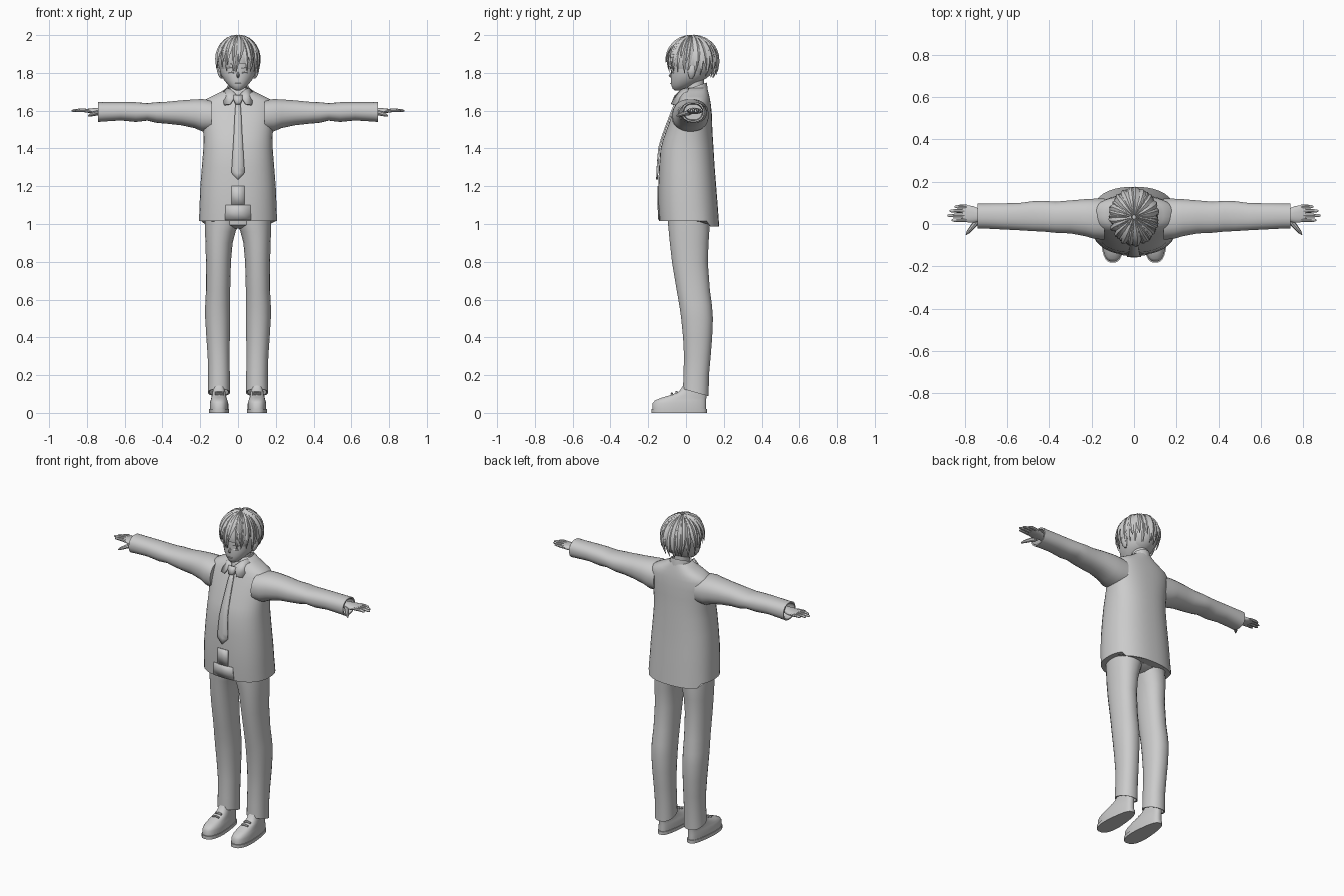
import bpy, bmesh, math, random
from mathutils import Vector

random.seed(4)
if "Cube" in bpy.data.objects:
    bpy.data.objects.remove(bpy.data.objects["Cube"])

GREY = (0.6, 0.6, 0.6, 1)
mat = bpy.data.materials.new("plain grey")
mat.use_nodes = True
mat.diffuse_color = GREY
mat.node_tree.nodes["Principled BSDF"].inputs["Base Color"].default_value = GREY


def finish(name, bm, mirror=False, thick=0, angle=40):
    bmesh.ops.recalc_face_normals(bm, faces=bm.faces)
    mesh = bpy.data.meshes.new(name)
    bm.to_mesh(mesh)
    bm.free()
    ob = bpy.data.objects.new(name, mesh)
    bpy.context.collection.objects.link(ob)
    mesh.materials.append(mat)
    if thick:
        mod = ob.modifiers.new("thickness", 'SOLIDIFY')
        mod.thickness, mod.offset = thick, 0
    if mirror:
        ob.modifiers.new("mirror", 'MIRROR').use_mirror_merge = False
    bpy.ops.object.select_all(action='DESELECT')
    ob.select_set(True)
    bpy.context.view_layer.objects.active = ob
    bpy.ops.object.shade_smooth_by_angle(angle=math.radians(angle))
    return ob


def skin(bm, rings):
    """Bridge rings of points and cap both ends."""
    rows = [[bm.verts.new(p) for p in r] for r in rings]
    n = len(rows[0])
    for a, b in zip(rows, rows[1:]):
        for i in range(n):
            bm.faces.new((a[i], a[(i + 1) % n], b[(i + 1) % n], b[i]))
    bm.faces.new(rows[0])
    bm.faces.new(rows[-1])


def oval(a0, a1, b0, b1, n, sides):
    for i in range(sides):
        t = 2 * math.pi * (i + 0.5) / sides
        c, s = math.cos(t), math.sin(t)
        yield ((a0 + a1) / 2 + (a1 - a0) / 2 * math.copysign(abs(c) ** (2 / n), c),
               (b0 + b1) / 2 + (b1 - b0) / 2 * math.copysign(abs(s) ** (2 / n), s))


def loft(name, rows, axis='Z', n=2.3, sides=28, warp=None, **kw):
    """Rows are (position, a0, a1, b0, b1) along the axis."""
    bm = bmesh.new()
    skin(bm, [[(r[0], a, b) if axis == 'X' else (a, b, r[0])
               for a, b in oval(*r[1:], n, sides)] for r in rows])
    if warp:
        for v in bm.verts:
            warp(v.co)
    return finish(name, bm, **kw)


def tube(bm, path, sides=8):
    """Path entries are (point, radius)."""
    d = (Vector(path[-1][0]) - Vector(path[0][0])).normalized()
    u = d.cross(Vector((0, 0, 1))).normalized()
    w = d.cross(u)
    turn = [2 * math.pi * i / sides for i in range(sides)]
    skin(bm, [[Vector(p) + r * (u * math.cos(t) + w * math.sin(t)) for t in turn] for p, r in path])


# Vest body: height, half width, front, back
body = [(1.01, .207, -.142, .176), (1.1, .204, -.147, .168), (1.2, .2, -.147, .16),
        (1.3, .192, -.143, .152), (1.4, .184, -.135, .146), (1.46, .183, -.118, .142),
        (1.52, .187, -.096, .139), (1.58, .194, -.074, .137), (1.63, .196, -.052, .132),
        (1.655, .18, -.042, .128), (1.675, .14, -.034, .124), (1.7, .09, -.02, .118),
        (1.72, .06, -.005, .112)]


def hem(co):
    if co.z < 1.05:
        co.z += -.022 if co.y > .11 else .006


def front_y(x, z):
    lo, hi = next(((a, b) for a, b in zip(body, body[1:]) if z <= b[0]), body[-2:])
    f = (z - lo[0]) / (hi[0] - lo[0])
    w, y0, y1 = (p + f * (q - p) for p, q in zip(lo[1:], hi[1:]))
    return (y0 + y1) / 2 - (y1 - y0) / 2 * max(0, 1 - abs(x / w) ** 2.4) ** (1 / 2.4)


def strip(name, rows, lift, thick):
    """Plate draped down the chest; rows are (height, half width)."""
    bm = bmesh.new()
    grid = [[bm.verts.new((x, front_y(x, z) - lift, z)) for x in (-w, 0, w)] for z, w in rows]
    for a, b in zip(grid, grid[1:]):
        for i in range(2):
            bm.faces.new((a[i], a[i + 1], b[i + 1], b[i]))
    finish(name, bm, thick=thick)


loft("vest", [(z, -w, w, a, b) for z, w, a, b in body], n=2.4, sides=40, warp=hem)
strip("tie", [(1.64, .012), (1.6, .016), (1.52, .02), (1.46, .023), (1.4, .027),
              (1.3, .033), (1.27, .034), (1.235, .002)], .008, .009)
strip("tie_knot", [(1.68, .024), (1.66, .024), (1.635, .013)], .02, .018)
strip("front_panel_upper", [(1.2, .035), (1.15, .035), (1.1, .035)], .002, .004)
strip("front_panel_lower", [(1.1, .065), (1.06, .067), (1.02, .07)], .002, .004)


# Collar
def collar_slope(co):
    co.z += .35 * (co.y - .04)


loft("collar_band", [(1.66, -.075, .075, -.045, .118), (1.7, -.066, .066, -.035, .114),
                     (1.725, -.058, .058, -.025, .11), (1.722, -.05, .05, -.018, .102),
                     (1.69, -.048, .048, -.015, .1)], n=2, warp=collar_slope)
bm = bmesh.new()
flap = [(.01, -.05, 1.685), (.042, -.077, 1.635), (.072, -.058, 1.63),
        (.082, .01, 1.69), (.058, .012, 1.72), (.035, -.025, 1.71)]
bm.faces.new([bm.verts.new(p) for p in flap])
finish("collar_flaps", bm, mirror=True, thick=.009)

# Sleeves with hollow cuffs
loft("sleeves", [(.14, -.075, .12, 1.49, 1.655), (.19, -.07, .12, 1.49, 1.662),
                 (.23, -.058, .118, 1.507, 1.66), (.3, -.045, .112, 1.522, 1.655),
                 (.37, -.042, .106, 1.53, 1.648), (.43, -.036, .11, 1.535, 1.645),
                 (.48, -.034, .108, 1.547, 1.64), (.54, -.03, .1, 1.54, 1.645),
                 (.62, -.026, .098, 1.548, 1.645), (.7, -.022, .097, 1.543, 1.645),
                 (.74, -.022, .097, 1.54, 1.646), (.74, -.014, .089, 1.548, 1.638),
                 (.68, -.01, .085, 1.552, 1.634)], axis='X', sides=24, mirror=True)

# Hands
loft("palms", [(.67, .018, .062, 1.582, 1.616), (.72, .015, .068, 1.582, 1.616),
               (.76, .005, .085, 1.582, 1.614), (.79, .008, .09, 1.588, 1.611),
               (.81, .012, .088, 1.591, 1.608)], axis='X', sides=16, mirror=True)
bm = bmesh.new()
for y, tip in ((.018, .862), (.04, .882), (.062, .872), (.082, .848)):
    mid = (.8 + tip) / 2
    tube(bm, [((.79, y, 1.6), .0095), ((mid, y, 1.602), .009),
              ((tip - .008, y, 1.6), .007), ((tip, y, 1.599), .003)])
tube(bm, [((.735, .02, 1.59), .014), ((.762, -.012, 1.584), .012),
          ((.782, -.036, 1.577), .009), ((.793, -.05, 1.572), .003)])
finish("fingers", bm, mirror=True)


# Trousers with slanted hems
def trouser_hem(co):
    if co.z < .15:
        co.z -= .28 * (co.y - .05)


loft("trouser_legs", [(.15, .06, .14, .01, .1), (.11, .05, .152, -.008, .112),
                      (.108, .042, .16, -.016, .12), (.2, .043, .158, -.014, .122),
                      (.3, .044, .161, -.011, .131), (.4, .043, .168, -.016, .139),
                      (.5, .041, .174, -.026, .143), (.57, .041, .174, -.036, .138),
                      (.65, .041, .17, -.05, .127), (.8, .037, .17, -.075, .116),
                      (.9, .028, .173, -.086, .12), (.96, .012, .175, -.092, .124),
                      (1.0, -.005, .176, -.096, .124), (1.1, -.01, .176, -.1, .124)],
     n=2.2, sides=24, warp=trouser_hem, mirror=True)
loft("hips", [(.975, -.04, .04, -.05, .08), (.995, -.13, .13, -.09, .118),
              (1.1, -.17, .17, -.1, .124)])


# Shoes, narrower at the heel
def heel(co):
    co.x = .1 + (co.x - .1) * (1 - .22 * max(0, min(1, (co.y + .08) / .15)))


loft("shoe_uppers", [(.018, .05, .151, -.178, .107), (.05, .05, .151, -.178, .107),
                     (.066, .054, .147, -.165, .107), (.08, .058, .144, -.13, .108),
                     (.098, .06, .142, -.07, .109), (.115, .062, .14, -.035, .109),
                     (.145, .064, .138, -.015, .105)], n=2.7, warp=heel, mirror=True)
loft("shoe_soles", [(0, .046, .155, -.183, .111), (.02, .046, .155, -.183, .111)],
     n=2.7, warp=heel, mirror=True)
bm = bmesh.new()
for y, z in ((-.05, .112), (-.075, .102)):
    tube(bm, [((.078, y, z - .004), .006), ((.1, y, z), .006), ((.122, y, z - .004), .006)], 6)
finish("shoe_laces", bm, mirror=True)

# Neck and head
loft("neck", [(1.65, -.052, .052, -.01, .1), (1.72, -.047, .047, .0, .095),
              (1.82, -.047, .047, .0, .1)], n=2, sides=20)
loft("head", [(1.708, -.014, .014, -.06, -.03), (1.716, -.03, .03, -.071, .0),
              (1.735, -.052, .052, -.078, .045), (1.76, -.073, .073, -.081, .09),
              (1.79, -.09, .09, -.08, .12), (1.82, -.097, .097, -.078, .135),
              (1.87, -.1, .1, -.083, .145), (1.92, -.09, .09, -.07, .14),
              (1.96, -.065, .065, -.035, .11), (1.98, -.03, .03, .0, .07)], n=2.1)
bm = bmesh.new()
tube(bm, [((0, -.07, 1.81), .004), ((0, -.086, 1.785), .008), ((0, -.079, 1.774), .004)], 6)
finish("nose", bm)
bm = bmesh.new()
for z, x0, x1 in ((1.825, .015, .06), (1.8, .022, .052)):
    tube(bm, [((x0, -.077, z), .003), (((x0 + x1) / 2, -.073, z + .003), .005),
              ((x1, -.062, z), .003)], 6)
finish("eyelids", bm, mirror=True)
bm = bmesh.new()
tube(bm, [((-.016, -.077, 1.745), .002), ((0, -.081, 1.745), .003), ((.016, -.077, 1.745), .002)], 6)
finish("mouth", bm)
loft("ears", [(1.77, .08, .092, .02, .035), (1.785, .084, .104, .012, .046),
              (1.815, .086, .113, .008, .056), (1.84, .085, .105, .018, .052)],
     n=2, sides=12, mirror=True)

# Hair cap, cut away over the face
crown = Vector((0, .033, 1.868))
size = Vector((.108, .126, .12))
bm = bmesh.new()
bmesh.ops.create_uvsphere(bm, u_segments=32, v_segments=20, radius=1)
for v in bm.verts:
    v.co = crown + v.co * size
low = [f for f in bm.faces if f.calc_center_median().z < 1.8 - .5 * f.calc_center_median().y]
bmesh.ops.delete(bm, geom=low, context='FACES')
finish("hair_cap", bm)


# Hair locks, swept from the crown to pointed tips
def lock(bm, az, end, width, puff, swirl):
    rings = []
    for k in range(9):
        t = k / 8
        polar = .08 + t * (end - .08)
        a = az + swirl * t * t
        s = math.sin(polar)
        if polar > math.pi / 2:
            s = 1 - .55 * (1 - s)
        out = Vector((math.cos(a) * s, math.sin(a) * s, math.cos(polar)))
        c = crown + out * size * (1 + puff * (.4 + .6 * t))
        side = Vector((-math.sin(a), math.cos(a), 0))
        w = width * min(1, .25 + 2 * t) * (1 - t ** 3) + .001
        h = .008 * (1 - t ** 3) + .001
        rings.append([c + side * w, c + out * h, c - side * w, c - out * h])
    skin(bm, rings)


bm = bmesh.new()
for layer, (count, short, puff) in enumerate(((26, 0, .03), (20, .35, .07))):
    for i in range(count):
        az = 2 * math.pi * (i + .5 * layer + random.uniform(-.25, .25)) / count
        facing = math.sin(az)
        length = 2.15 + .25 * max(0, facing) - (random.uniform(0, .3) if facing < -.4 else 0)
        lock(bm, az, length - short * random.uniform(.5, 1.4), random.uniform(.014, .021),
             puff + random.uniform(0, .05), random.uniform(-.2, .2))
finish("hair_locks", bm, angle=35)
